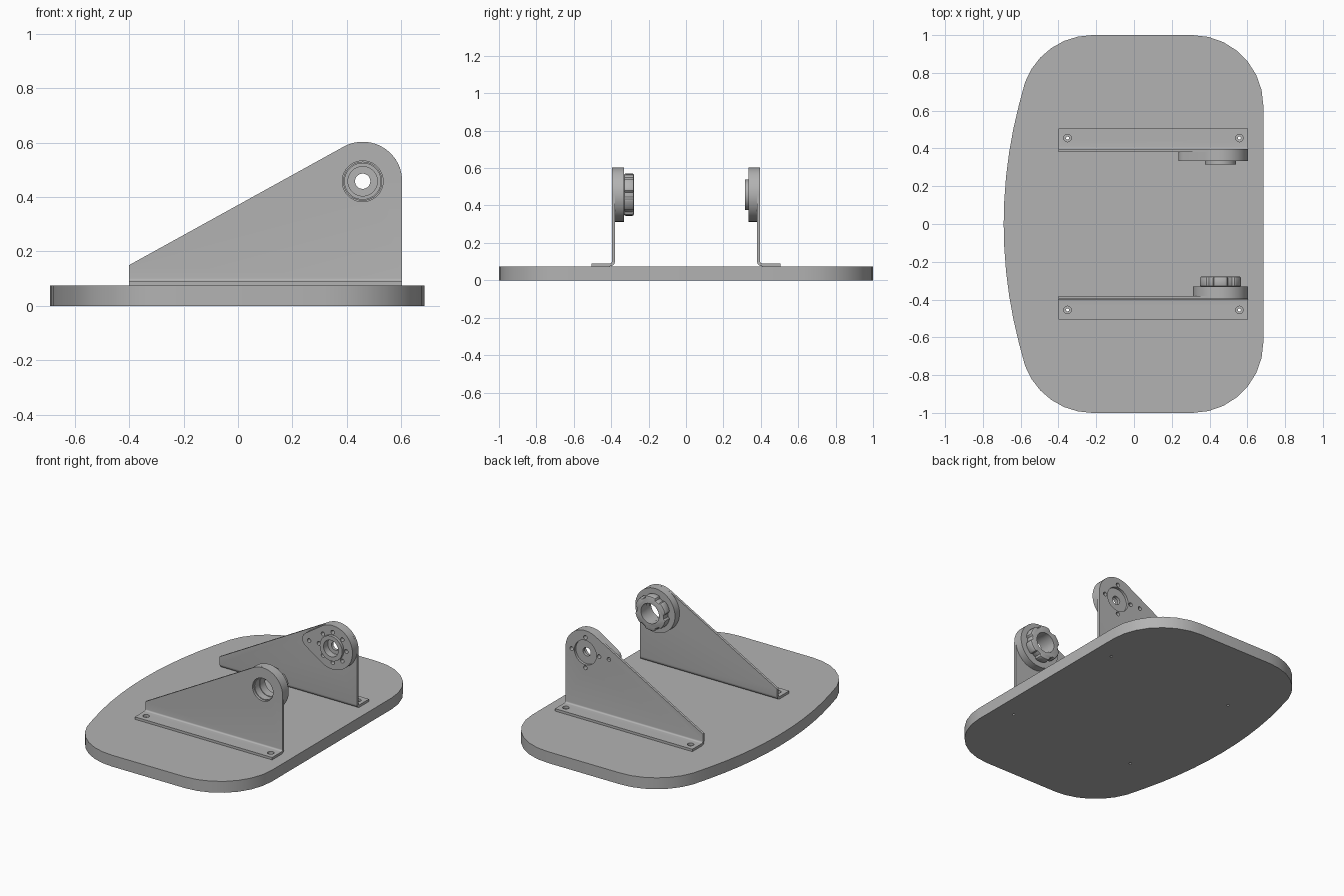
import bpy, bmesh
from math import cos, sin, radians, asin, hypot, atan2, degrees

if "Cube" in bpy.data.objects:
    bpy.data.objects.remove(bpy.data.objects["Cube"], do_unlink=True)

grey = bpy.data.materials.new("plain grey")
grey.use_nodes = True
COLOUR = (0.45, 0.45, 0.45, 1)
grey.diffuse_color = COLOUR
grey.node_tree.nodes["Principled BSDF"].inputs["Base Color"].default_value = COLOUR

# Common dimensions
PLATE = 0.075                  # base plate thickness
SHEET = 0.016                  # bracket sheet thickness
PX, PZ, R = 0.458, 0.458, 0.145  # pivot centre and rounded end radius
FACE = 0.38                    # inner face of each bracket wall


def arc(cx, cy, r, a0, a1, n):
    return [(cx + r * cos(radians(a0 + (a1 - a0) * i / n)),
             cy + r * sin(radians(a0 + (a1 - a0) * i / n))) for i in range(n + 1)]


def prism(name, pts, lo, hi, axis="y"):
    """Extrude a closed outline along one axis."""
    place = {"x": lambda u, v, w: (w, u, v),
             "y": lambda u, v, w: (u, w, v),
             "z": lambda u, v, w: (u, v, w)}[axis]
    bm = bmesh.new()
    a = [bm.verts.new(place(u, v, lo)) for u, v in pts]
    b = [bm.verts.new(place(u, v, hi)) for u, v in pts]
    bm.faces.new(a)
    bm.faces.new(b[::-1])
    for i in range(len(a)):
        j = (i + 1) % len(a)
        bm.faces.new((a[i], b[i], b[j], a[j]))
    bmesh.ops.recalc_face_normals(bm, faces=bm.faces)
    mesh = bpy.data.meshes.new(name)
    bm.to_mesh(mesh)
    bm.free()
    mesh.materials.append(grey)
    obj = bpy.data.objects.new(name, mesh)
    bpy.context.collection.objects.link(obj)
    return obj


def disc(name, u, v, r, lo, hi, axis="y", n=40):
    return prism(name, arc(u, v, r, 0, 360, n)[:-1], lo, hi, axis)


def activate(obj):
    bpy.ops.object.select_all(action="DESELECT")
    obj.select_set(True)
    bpy.context.view_layer.objects.active = obj


def combine(obj, others, operation="DIFFERENCE"):
    for other in others:
        mod = obj.modifiers.new("cut", "BOOLEAN")
        mod.operation, mod.solver, mod.object = operation, "EXACT", other
        activate(obj)
        bpy.ops.object.modifier_apply(modifier=mod.name)
        bpy.data.objects.remove(other, do_unlink=True)


def bore(u, v, r, lo, hi, axis="y", n=40):
    return disc("cutter", u, v, r, lo, hi, axis, n)


def finish(obj):
    activate(obj)
    bpy.ops.object.shade_smooth_by_angle(angle=radians(30))


screws = [(x, s * 0.455) for x in (-0.352, 0.558) for s in (-1, 1)]

# Base plate: three straight sides, rounded corners and a bowed edge
upper = arc(0.31, 0.625, 0.375, 0, 90, 7) + arc(-0.22, 0.62, 0.38, 90, 160, 6)
bow = degrees(asin(0.75 / 2.5))
bowed = arc(1.81, 0, 2.5, 180 - bow, 180 + bow, 12)[1:-1]
outline = upper + bowed + [(x, -y) for x, y in reversed(upper)]
base = prism("base_plate", outline, 0, PLATE, "z")
combine(base, [bore(x, y, 0.008, -0.1, 0.2, "z", 16) for x, y in screws])
finish(base)

# Side outline of a bracket: sloping top running tangent to the round end
dx, dz = PX + 0.4, PZ - 0.15
tangent = 90 + degrees(atan2(dz, dx) + asin(R / hypot(dx, dz)))
side = [(-0.4, 0.0), (PX + R, 0.0)] + arc(PX, PZ, R, 0, tangent, 20) + [(-0.4, 0.15)]


def bracket(name, s, wall_holes):
    # Folded sheet: flange, rounded bend, upright wall
    bend_r = 0.026
    cy, cz = FACE + bend_r, PLATE + bend_r
    fold = ([(FACE, 0.7)] + arc(cy, cz, bend_r, 180, 270, 6) + [(0.505, PLATE), (0.505, PLATE + SHEET)]
            + arc(cy, cz, bend_r - SHEET, 270, 180, 6) + [(FACE + SHEET, 0.7)])
    obj = prism(name, [(s * y, z) for y, z in fold], -0.6, 0.8, "x")
    combine(obj, [prism("cutter", side, -0.8, 0.8)], "INTERSECT")
    holes = [bore(x, y, 0.02, 0, 0.2, "z", 20) for x, y in screws if y * s > 0]
    lo, hi = sorted((s * 0.3, s * 0.6))
    holes += [bore(x, z, r, lo, hi) for x, z, r in wall_holes]
    combine(obj, holes)
    finish(obj)


ring = [(PX + x, PZ + z, 0.013) for x, z in arc(0, 0, 0.1, 0, 360, 8)[:-1]]
outer_hole = (PX - 0.172, PZ, 0.013)
bracket("front_bracket", -1, [(PX, PZ, 0.075)])
bracket("back_bracket", 1, [(PX, PZ, 0.08), outer_hole] + ring[::2])

# Front bearing flange
flange = disc("bearing_flange", PX, PZ, R, -FACE, -0.332, n=56)
combine(flange, [bore(PX, PZ, 0.07, -0.5, -0.2)])
finish(flange)

# Notched lock ring on the front bearing
pts = []
for k in range(6):
    a = 60 * k
    pts += arc(PX, PZ, 0.113, a + 11, a + 49, 6) + arc(PX, PZ, 0.1, a + 53, a + 67, 2)
lock = prism("lock_ring", pts, -0.332, -0.278)
mod = lock.modifiers.new("soft_edges", "BEVEL")
mod.width, mod.segments, mod.limit_method, mod.angle_limit = 0.009, 2, "ANGLE", radians(60)
activate(lock)
bpy.ops.object.modifier_apply(modifier=mod.name)
combine(lock, [bore(PX, PZ, 0.066, -0.5, -0.2)])
finish(lock)

# Back drive hub: round body drawn out to a small arm
ax, ar = PX - 0.172, 0.05
tilt = degrees(asin((R - ar) / (PX - ax)))
edge = 90 + tilt
body = arc(PX, PZ, R, -edge, edge, 44) + arc(ax, PZ, ar, edge, 360 - edge, 12)
hub = prism("drive_hub", body, 0.333, FACE)
combine(hub, [bore(x, z, r, 0.2, 0.5, n=20) for x, z, r in ring + [outer_hole]]
        + [bore(PX, PZ, 0.028, 0.2, 0.5), bore(PX, PZ, 0.054, 0.2, 0.36)])
finish(hub)

# Raised collar around the drive hub recess
collar = disc("hub_collar", PX, PZ, 0.082, 0.315, 0.333)
combine(collar, [bore(PX, PZ, 0.054, 0.2, 0.5)])
finish(collar)
